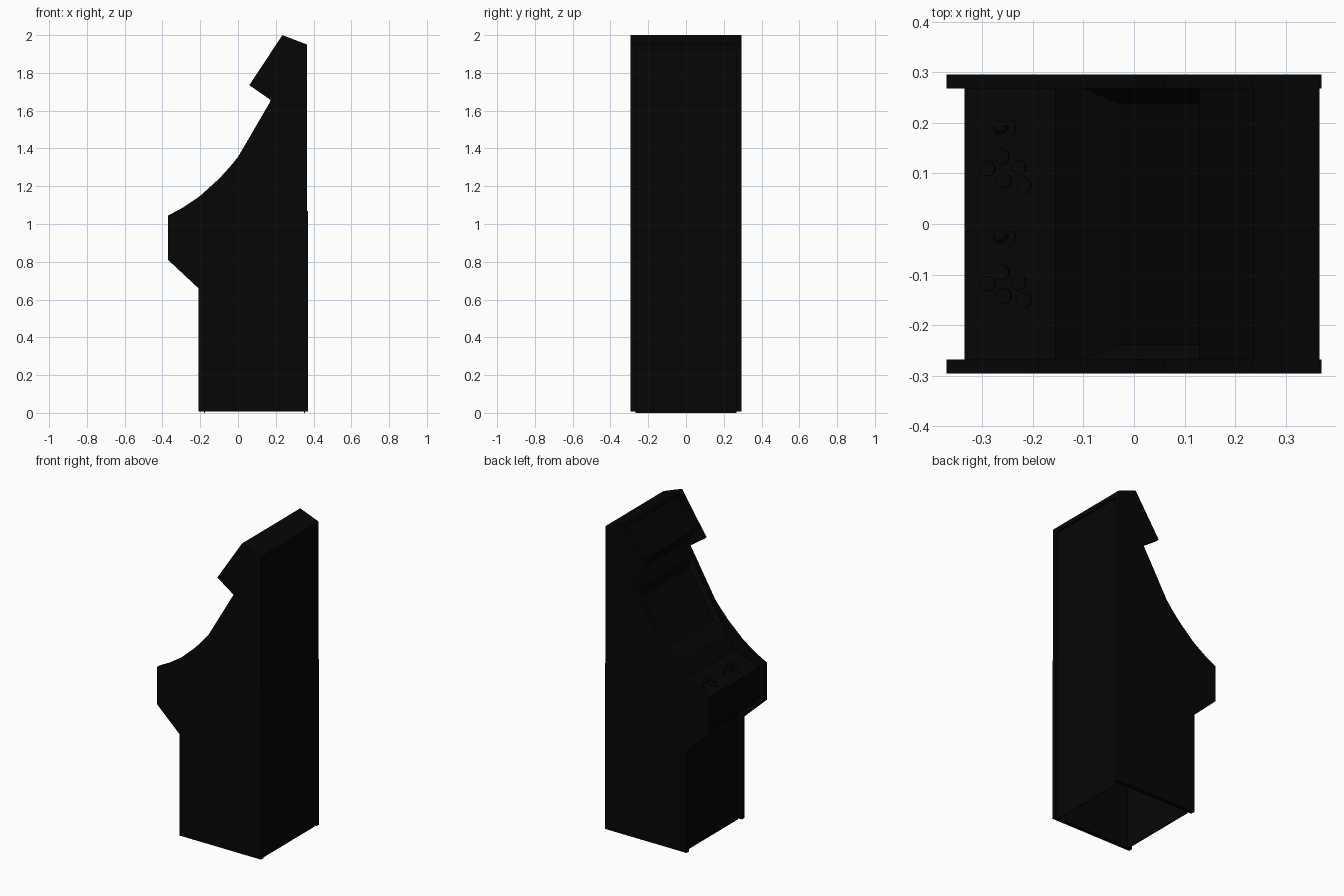
import bpy, bmesh, math
from mathutils import Matrix, Vector

cube = bpy.data.objects.get("Cube")
if cube:
    bpy.data.objects.remove(cube, do_unlink=True)

black = bpy.data.materials.new("black")
black.use_nodes = True
COLOUR = (0.0017, 0.0017, 0.0017, 1)
black.diffuse_color = COLOUR
black.node_tree.nodes["Principled BSDF"].inputs["Base Color"].default_value = COLOUR


def finish(name, bm):
    me = bpy.data.meshes.new(name)
    bm.to_mesh(me)
    bm.free()
    me.materials.append(black)
    ob = bpy.data.objects.new(name, me)
    bpy.context.collection.objects.link(ob)
    return ob


def slab(name, profile, y0, y1):
    """Extrude an x-z outline between two y positions."""
    bm = bmesh.new()
    face = bm.faces.new([bm.verts.new((x, y0, z)) for x, z in profile])
    ext = bmesh.ops.extrude_face_region(bm, geom=[face])
    moved = [v for v in ext["geom"] if isinstance(v, bmesh.types.BMVert)]
    bmesh.ops.translate(bm, verts=moved, vec=(0, y1 - y0, 0))
    bmesh.ops.recalc_face_normals(bm, faces=bm.faces)
    return finish(name, bm)


# Side panels, a touch deeper below the rear step
SIDE = [(-0.21, 0.008), (-0.21, 0.66), (-0.37, 0.81), (-0.37, 1.045), (-0.295, 1.085),
        (-0.205, 1.145), (-0.10, 1.24), (-0.045, 1.30), (0.0, 1.355), (0.175, 1.655),
        (0.06, 1.735), (0.235, 2.0), (0.366, 1.95), (0.366, 1.07), (0.37, 1.07),
        (0.37, 0.008)]
slab("left_side_panel", SIDE, 0.268, 0.295)
slab("right_side_panel", SIDE, -0.295, -0.268)

# Hollow body shell between the sides, open underneath
W = 0.268
LOWER = [(-0.18, 0.0), (-0.18, 0.675), (-0.335, 0.825), (-0.335, 1.02),
         (-0.155, 1.08), (-0.10, 1.175)]
UPPER = [(0.15, 1.60), (0.185, 1.685), (0.128, 1.775), (0.245, 1.965), (0.225, 1.985),
         (0.235, 2.0), (0.366, 1.95), (0.366, 1.92), (0.354, 1.92), (0.354, 0.0)]
bm = bmesh.new()


def strip(path):
    rows = [(bm.verts.new((x, -W, z)), bm.verts.new((x, W, z))) for x, z in path]
    for (a, b), (c, d) in zip(rows, rows[1:]):
        bm.faces.new((a, c, d, b))
    return rows


low, high = strip(LOWER)[-1], strip(UPPER)[0]
# Sloping bezel around the recessed screen
outer = [low[0], high[0], high[1], low[1]]
inner = [bm.verts.new(p) for p in ((-0.03, -0.238, 1.245), (0.145, -0.238, 1.535),
                                   (0.145, 0.238, 1.535), (-0.03, 0.238, 1.245))]
for i in range(4):
    j = (i + 1) % 4
    bm.faces.new((outer[i], outer[j], inner[j], inner[i]))
bm.faces.new(inner)
shell = finish("body_shell", bm)
solid = shell.modifiers.new("thickness", "SOLIDIFY")
solid.thickness = 0.005
solid.offset = -1

# Controls stand square to the sloping control panel
TILT = math.atan2(0.06, 0.18)
NORMAL = Vector((-math.sin(TILT), 0, math.cos(TILT)))


def on_panel(x, y, height):
    return Vector((x, y, 1.02 + (x + 0.335) / 3)) + NORMAL * height


def add_cylinder(bm, x, y, radius, bottom, top):
    m = (Matrix.Translation(on_panel(x, y, (bottom + top) / 2))
         @ Matrix.Rotation(-TILT, 4, "Y"))
    bmesh.ops.create_cone(bm, cap_ends=True, segments=20, radius1=radius,
                          radius2=radius, depth=top - bottom, matrix=m)


def smooth(ob):
    bpy.ops.object.select_all(action="DESELECT")
    ob.select_set(True)
    bpy.context.view_layer.objects.active = ob
    bpy.ops.object.shade_smooth_by_angle(angle=math.radians(40))


BUTTONS = [(-0.26, 0.133), (-0.288, 0.11), (-0.227, 0.112), (-0.256, 0.086), (-0.217, 0.076)]
for player, stick_y, shift in (("left", 0.19, 0), ("right", -0.025, -0.228)):
    # Joystick
    bm = bmesh.new()
    add_cylinder(bm, -0.252, stick_y, 0.019, -0.002, 0.002)
    add_cylinder(bm, -0.252, stick_y, 0.005, 0.0, 0.035)
    bmesh.ops.create_uvsphere(bm, u_segments=16, v_segments=10, radius=0.014,
                              matrix=Matrix.Translation(on_panel(-0.252, stick_y, 0.038)))
    smooth(finish(player + "_joystick", bm))
    # Buttons
    bm = bmesh.new()
    for x, y in BUTTONS:
        add_cylinder(bm, x, y + shift, 0.015, -0.002, 0.006)
    smooth(finish(player + "_buttons", bm))
